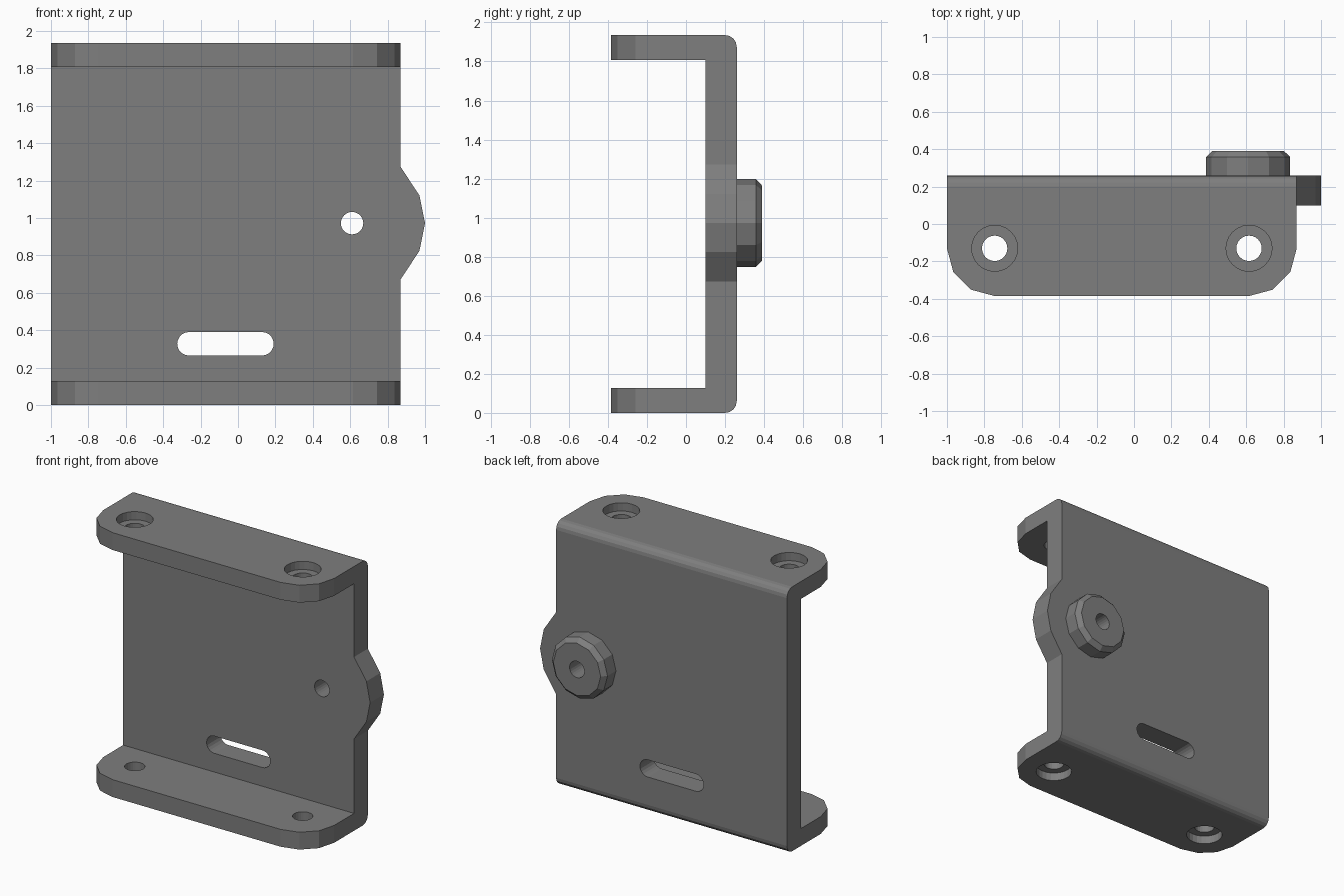
import bpy, bmesh
from math import sin, cos, pi
from mathutils import Vector

if "Cube" in bpy.data.objects:
    bpy.data.objects.remove(bpy.data.objects["Cube"], do_unlink=True)

grey = bpy.data.materials.new("steel grey")
grey.use_nodes = True
grey.diffuse_color = (0.21, 0.21, 0.21, 1)
grey.node_tree.nodes["Principled BSDF"].inputs["Base Color"].default_value = grey.diffuse_color

# Main dimensions
LEFT, RIGHT, FRONT, INNER, BACK = -1.0, 0.87, -0.385, 0.10, 0.26
HEIGHT, THICK, CORNER, BEND = 1.935, 0.127, 0.255, 0.06
HOLE_X = (LEFT + CORNER, RIGHT - CORNER)
HOLE_Y = FRONT + CORNER
BOSS_X, BOSS_Z = 0.61, 0.972


def arc(cx, cy, r, start, end, steps):
    """Points along an arc, angles in units of pi."""
    angles = [pi * (start + (end - start) * i / steps) for i in range(steps + 1)]
    return [(cx + r * cos(a), cy + r * sin(a)) for a in angles]


def prism(name, points, axis, lo, hi):
    """Extrude a 2D outline along x (y, z), y (x, z) or z (x, y)."""
    def place(p, d):
        p = list(p)
        p.insert("xyz".index(axis), d)
        return Vector(p)
    bm = bmesh.new()
    face = bm.faces.new([bm.verts.new(place(p, lo)) for p in points])
    out = bmesh.ops.extrude_face_region(bm, geom=[face])["geom"]
    shift = place((0, 0), hi - lo)
    bmesh.ops.translate(bm, vec=shift, verts=[v for v in out if isinstance(v, bmesh.types.BMVert)])
    bmesh.ops.recalc_face_normals(bm, faces=bm.faces)
    mesh = bpy.data.meshes.new(name)
    bm.to_mesh(mesh)
    bm.free()
    mesh.materials.append(grey)
    obj = bpy.data.objects.new(name, mesh)
    bpy.context.collection.objects.link(obj)
    return obj


def disc(name, cx, cy, r, axis, lo, hi, sides=24):
    return prism(name, arc(cx, cy, r, 0, 2, sides)[:-1], axis, lo, hi)


def combine(body, tool, operation):
    """Apply a boolean and discard the tool."""
    tool.hide_render = True
    mod = body.modifiers.new(tool.name, "BOOLEAN")
    mod.operation, mod.solver, mod.object = operation, "EXACT", tool
    bpy.context.view_layer.objects.active = body
    bpy.ops.object.modifier_apply(modifier=mod.name)
    bpy.data.objects.remove(tool, do_unlink=True)


# Bent channel: back wall with a flange at the top and bottom
profile = [(FRONT, 0)]
profile += arc(BACK - BEND, BEND, BEND, -0.5, 0, 4)
profile += arc(BACK - BEND, HEIGHT - BEND, BEND, 0, 0.5, 4)
profile += [(FRONT, HEIGHT), (FRONT, HEIGHT - THICK), (INNER, HEIGHT - THICK),
            (INNER, THICK), (FRONT, THICK)]
bracket = prism("bracket", profile, "x", LEFT, RIGHT)

# Clipped front corners of the flanges
outline = arc(HOLE_X[0], HOLE_Y, CORNER, 1, 1.5, 3) + arc(HOLE_X[1], HOLE_Y, CORNER, 1.5, 2, 3)
outline += [(RIGHT, BACK + 0.1), (LEFT, BACK + 0.1)]
combine(bracket, prism("flange_outline", outline, "z", -0.1, HEIGHT + 0.1), "INTERSECT")

# Side lobe of the wall, around the boss
half = [(0.7, 0.3), (RIGHT, 0.3), (0.97, 0.148)]
lobe = [(x, BOSS_Z - d) for x, d in half] + [(1.0, BOSS_Z)] + [(x, BOSS_Z + d) for x, d in reversed(half)]
combine(bracket, prism("lobe", lobe, "y", INNER, BACK), "UNION")

# Chamfered boss on the back
boss = disc("boss", BOSS_X, BOSS_Z, 0.225, "y", 0.2, 0.39, 12)
bm = bmesh.new()
bm.from_mesh(boss.data)
rim = [e for e in bm.edges if all(v.co.y > 0.38 for v in e.verts)]
bmesh.ops.bevel(bm, geom=rim, offset=0.032, segments=1, affect="EDGES")
bm.to_mesh(boss.data)
bm.free()
combine(bracket, boss, "UNION")

# Hole through boss and wall
combine(bracket, disc("boss_hole", BOSS_X, BOSS_Z, 0.06, "y", 0, 0.5), "DIFFERENCE")

# Long slot in the wall
slot = arc(0.128, 0.327, 0.063, -0.5, 0.5, 10) + arc(-0.262, 0.327, 0.063, 0.5, 1.5, 10)
combine(bracket, prism("slot", slot, "y", 0, 0.5), "DIFFERENCE")

# Flange holes with counterbores on the outer faces
for x in HOLE_X:
    combine(bracket, disc("flange_hole", x, HOLE_Y, 0.068, "z", -0.1, HEIGHT + 0.1), "DIFFERENCE")
    for lo, hi in ((-0.1, 0.06), (HEIGHT - 0.06, HEIGHT + 0.1)):
        combine(bracket, disc("counterbore", x, HOLE_Y, 0.123, "z", lo, hi), "DIFFERENCE")
